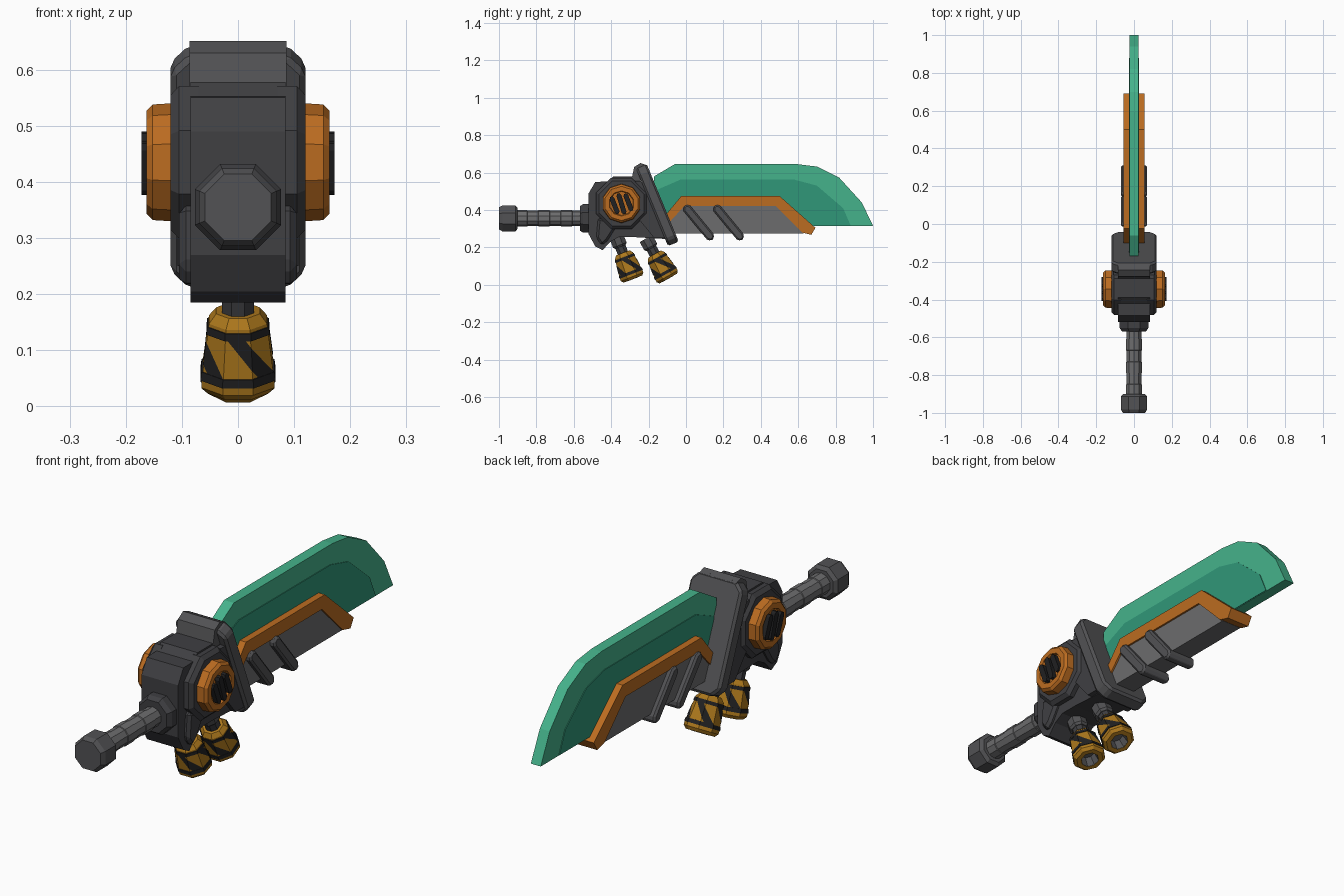
import bpy, bmesh, math
from mathutils import Vector

if "Cube" in bpy.data.objects:
    bpy.data.objects.remove(bpy.data.objects["Cube"])


def material(name, rgb):
    m = bpy.data.materials.new(name)
    m.diffuse_color = (*rgb, 1)
    m.use_nodes = True
    m.node_tree.nodes["Principled BSDF"].inputs["Base Color"].default_value = m.diffuse_color
    return m


GREEN = material("edge_green", (0.06, 0.45, 0.26))
DEEP = material("deep_green", (0.03, 0.31, 0.19))
ORANGE = material("orange", (0.50, 0.15, 0.015))
YELLOW = material("amber", (0.42, 0.19, 0.012))
BLACK = material("black", (0.015, 0.015, 0.016))
DARK = material("charcoal", (0.05, 0.05, 0.055))
MID = material("mid_grey", (0.085, 0.085, 0.09))
STEEL = material("steel", (0.15, 0.15, 0.155))


def finish(name, bm, mat, bevel=0, smooth=False):
    bmesh.ops.recalc_face_normals(bm, faces=bm.faces)
    me = bpy.data.meshes.new(name)
    bm.to_mesh(me)
    bm.free()
    ob = bpy.data.objects.new(name, me)
    bpy.context.collection.objects.link(ob)
    me.materials.append(mat)
    if bevel:
        b = ob.modifiers.new("bevel", 'BEVEL')
        b.width, b.segments, b.limit_method = bevel, 1, 'ANGLE'
        b.angle_limit = math.radians(40)
    return ob


def prism(name, pts, x0, x1, mat, bevel=0):
    """Side profile (y, z) extruded from x0 to x1."""
    bm = bmesh.new()
    f = bm.faces.new([bm.verts.new((x0, y, z)) for y, z in pts])
    r = bmesh.ops.extrude_face_region(bm, geom=[f])
    vs = [v for v in r['geom'] if isinstance(v, bmesh.types.BMVert)]
    bmesh.ops.translate(bm, verts=vs, vec=(x1 - x0, 0, 0))
    return finish(name, bm, mat, bevel)


def lathe(name, prof, origin, axis, mat, sides=8, phase=0.5, caps=(True, True)):
    """(distance, radius) profile spun around an axis."""
    bm = bmesh.new()
    q = Vector(axis).to_track_quat('Z', 'Y')
    rings = []
    for t, r in prof:
        a = [2 * math.pi * (k + phase) / sides for k in range(sides)]
        rings.append([bm.verts.new(Vector(origin) + q @ Vector((r * math.cos(u), r * math.sin(u), t))) for u in a])
    for A, B in zip(rings, rings[1:]):
        for k in range(sides):
            j = (k + 1) % sides
            bm.faces.new((A[k], A[j], B[j], B[k]))
    if caps[0]:
        bm.faces.new(rings[0])
    if caps[1]:
        bm.faces.new(rings[-1])
    return finish(name, bm, mat)


def capsule(p, q, w):
    """Outline of a bar with chamfered ends, half width w."""
    p, q = Vector(p), Vector(q)
    d = (q - p).normalized()
    n = Vector((-d.y, d.x))
    return [tuple(v) for v in (p + n * w, p - d * w * .8 + n * w * .45, p - d * w * .8 - n * w * .45, p - n * w,
                               q - n * w, q + d * w * .8 - n * w * .45, q + d * w * .8 + n * w * .45, q + n * w)]


# Blade: outer cutting band and slightly thicker inner flat
prism("blade_edge", [(-.17, .32), (-.17, .58), (-.06, .645), (.595, .645), (.70, .632), (.82, .572),
                     (.94, .44), (1, .315), (.5, .315)], -.023, .023, GREEN)
prism("blade_flat", [(-.16, .32), (-.15, .51), (-.03, .562), (.58, .562), (.70, .53), (.84, .41),
                     (.88, .317), (.5, .317)], -.026, .026, DEEP)

# Orange frame and grey spine housing
prism("blade_frame", [(-.12, .36), (-.025, .475), (.50, .475), (.692, .305), (.67, .267), (.62, .28),
                      (.48, .42), (-.01, .42), (-.12, .30)], -.055, .055, ORANGE)
prism("blade_spine", [(-.13, .275), (-.13, .32), (-.01, .425), (.482, .425), (.628, .275)],
      -.047, .047, STEEL)
for i, y in enumerate((0, .16)):
    prism(f"spine_rib_{i}", capsule((y + .005, .408), (y + .13, .256), .023), -.07, .07, MID, .008)

# Slanted octagonal guard plate
bm = bmesh.new()
top, bot, n = Vector((0, -.222, .643)), Vector((0, -.05, .226)), Vector((0, -.925, -.38))
down = (bot - top).normalized()
L, w, c = (bot - top).length, .12, .033
outline = [(-w + c, 0), (w - c, 0), (w, c), (w, L - c), (w - c, L), (-w + c, L), (-w, L - c), (-w, c)]
layers = [[bm.verts.new(Vector((x, 0, 0)) + top + down * l + n * t) for x, l in outline] for t in (-.012, .05)]
for k in range(8):
    bm.faces.new((layers[0][k], layers[0][k - 1], layers[1][k - 1], layers[1][k]))
bm.faces.new(layers[0])
bm.faces.new(layers[1])
finish("guard_plate", bm, MID, .01)
prism("guard_cap", [(-.292, .56), (-.277, .63), (-.243, .651), (-.21, .64), (-.20, .56)], -.086, .086, MID)

# Engine body core
prism("body_core", [(-.52, .27), (-.52, .49), (-.485, .55), (-.42, .552), (-.39, .578), (-.25, .578),
                    (-.11, .245), (-.28, .255), (-.36, .255), (-.405, .23), (-.446, .185), (-.485, .205)],
      -.085, .085, DARK)

for s, side in ((1, "right"), (-1, "left")):
    # Side housing, gusset and lower leg
    c = (0, -.345, .435)
    lathe(f"side_housing_{side}", [(.07, .147), (.105, .147), (.12, .13)], c, (s, 0, 0), DARK)
    prism(f"side_gusset_{side}", [(-.27, .555), (-.24, .555), (-.11, .25), (-.17, .25), (-.26, .36)],
          s * .07, s * .108, DARK)
    prism(f"side_leg_{side}", [(-.47, .36), (-.36, .33), (-.42, .235), (-.45, .21), (-.48, .25)],
          s * .07, s * .105, DARK, .012)
    # Orange round cover with slotted grille
    lathe(f"disc_cover_{side}", [(.10, .10), (.12, .105), (.152, .103), (.163, .092), (.163, .068), (.153, .064)],
          c, (s, 0, 0), ORANGE, 10)
    for k in (-1, 0, 1):
        y = -.345 + k * .037
        h = .045 if k == 0 else .036
        z = .433 + k * .008
        prism(f"grille_bar_{side}_{k + 1}", capsule((y + .014, z - h), (y - .014, z + h), .013),
              s * .145, s * .172, BLACK)

# Handle: collar, ribbed grip, pommel
H = (0, 0, .355)
lathe("handle_collar", [(.49, .083), (.55, .083), (.568, .07)], H, (0, -1, 0), DARK)
grip = []
for k in range(6):
    t = .55 + k * .06
    r = .044 if k % 2 else .041
    grip += [(t, r), (t + .058, r)]
lathe("grip", grip, H, (0, -1, 0), STEEL, 10)
lathe("pommel", [(.9, .06), (.912, .075), (.982, .075), (1, .064)], H, (0, -1, 0), MID)

# Two striped exhaust canisters
for i, (y0, z0, y1, z1) in enumerate(((-.336, .166, -.284, .032), (-.165, .16, -.099, .042))):
    o = Vector((0, y0, z0))
    d = (Vector((0, y1, z1)) - o).normalized()
    lathe(f"exhaust_nut_{i}", [(-.10, .042), (-.05, .042), (-.04, .034)], o, d, MID, 8)
    lathe(f"exhaust_stem_{i}", [(-.07, .031), (.02, .031)], o, d, DARK, 8)
    lathe(f"canister_{i}", [(-.005, .042), (.012, .056), (.118, .07), (.132, .07), (.145, .058), (.145, .037)],
          o, d, YELLOW, 8, .5, (True, False))
    lathe(f"canister_bore_{i}", [(.146, .038), (.10, .03)], o, d, MID, 8, .5, (False, True))
    rad = lambda t: .056 + (t - .012) * .132 + .0015
    for j, (a, b) in enumerate(((.018, .032), (.102, .118))):
        lathe(f"canister_band_{i}_{j}", [(a, rad(a) - .003), (a, rad(a) + .001), (b, rad(b) + .001), (b, rad(b) - .003)],
              o, d, BLACK, 8, .5, (False, False))
    # Diagonal hazard stripes lying on the facets
    bm = bmesh.new()
    q = d.to_track_quat('Z', 'Y')

    def on_facet(k, u, t):
        a, b = (2 * math.pi * (m + .5) / 8 for m in (k, k + 1))
        p = Vector((math.cos(a), math.sin(a), 0)).lerp(Vector((math.cos(b), math.sin(b), 0)), u) * rad(t)
        return bm.verts.new(o + q @ (p + Vector((0, 0, t))))
    for k in range(0, 8, 2):
        bm.faces.new([on_facet(k, *p) for p in ((0, .102), (.75, .102), (1, .088), (1, .045))])
        bm.faces.new([on_facet(k + 1, *p) for p in ((0, .088), (0, .045), (.2, .032), (.9, .032))])
    finish(f"canister_stripes_{i}", bm, BLACK)
